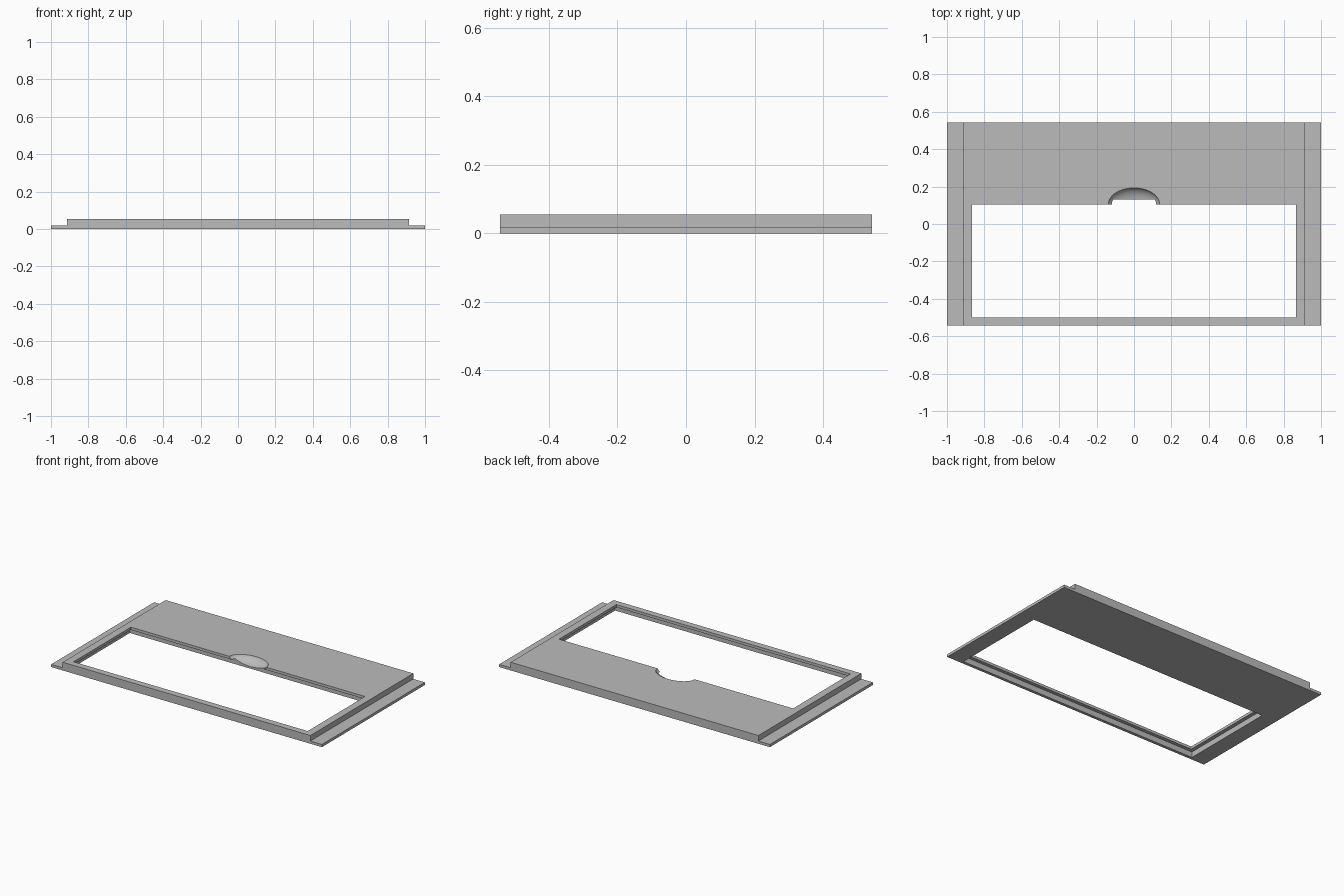
import bpy
import bmesh
import math
from mathutils import Matrix

cube = bpy.data.objects.get("Cube")
if cube:
    bpy.data.objects.remove(cube, do_unlink=True)

DEPTH = 0.543      # half depth
TOP = 0.055        # overall height
LIP = 0.037        # underside of the lip around the window

grey = bpy.data.materials.new("plain grey")
grey.use_nodes = True
grey.diffuse_color = (0.5, 0.5, 0.5, 1)
grey.node_tree.nodes["Principled BSDF"].inputs["Base Color"].default_value = (0.5, 0.5, 0.5, 1)


def add_object(name, bm):
    bmesh.ops.recalc_face_normals(bm, faces=bm.faces)
    mesh = bpy.data.meshes.new(name)
    bm.to_mesh(mesh)
    bm.free()
    mesh.materials.append(grey)
    obj = bpy.data.objects.new(name, mesh)
    bpy.context.collection.objects.link(obj)
    return obj


def box(name, x0, x1, y0, y1, z0, z1):
    bm = bmesh.new()
    size = Matrix.Diagonal((x1 - x0, y1 - y0, z1 - z0, 1))
    place = Matrix.Translation(((x0 + x1) / 2, (y0 + y1) / 2, (z0 + z1) / 2))
    bmesh.ops.create_cube(bm, size=1, matrix=place @ size)
    return add_object(name, bm)


def cut(target, cutter):
    cutter.hide_render = True
    mod = target.modifiers.new("cut", 'BOOLEAN')
    mod.operation = 'DIFFERENCE'
    mod.solver = 'EXACT'
    mod.object = cutter
    bpy.context.view_layer.objects.active = target
    bpy.ops.object.modifier_apply(modifier=mod.name)
    bpy.data.objects.remove(cutter, do_unlink=True)


# Panel with thin side flanges: a stepped profile extruded front to back
half = [(1, 0), (1, 0.018), (0.915, 0.018), (0.915, TOP)]
profile = half + [(-x, z) for x, z in reversed(half)]
bm = bmesh.new()
face = bm.faces.new([bm.verts.new((x, -DEPTH, z)) for x, z in profile])
ext = bmesh.ops.extrude_face_region(bm, geom=[face])
bmesh.ops.translate(bm, vec=(0, 2 * DEPTH, 0),
                    verts=[v for v in ext["geom"] if isinstance(v, bmesh.types.BMVert)])
panel = add_object("window_panel", bm)

# Window opening, wider underneath so a lip overhangs all round
cut(panel, box("lower_opening", -0.89, 0.89, -0.523, 0.13, -0.05, LIP))
cut(panel, box("upper_opening", -0.865, 0.865, -0.5, 0.105, -0.05, 0.1))

# Finger scoop in the back edge of the window
bm = bmesh.new()
bmesh.ops.create_uvsphere(bm, u_segments=48, v_segments=24, radius=1,
                          matrix=Matrix.Translation((0, 0.105, 0.065))
                          @ Matrix.Diagonal((0.14, 0.09, 0.053, 1)))
cut(panel, add_object("finger_scoop", bm))

# Smooth scoop, crisp frame edges
bpy.ops.object.select_all(action='DESELECT')
panel.select_set(True)
bpy.context.view_layer.objects.active = panel
bpy.ops.object.shade_smooth_by_angle(angle=math.radians(30))
